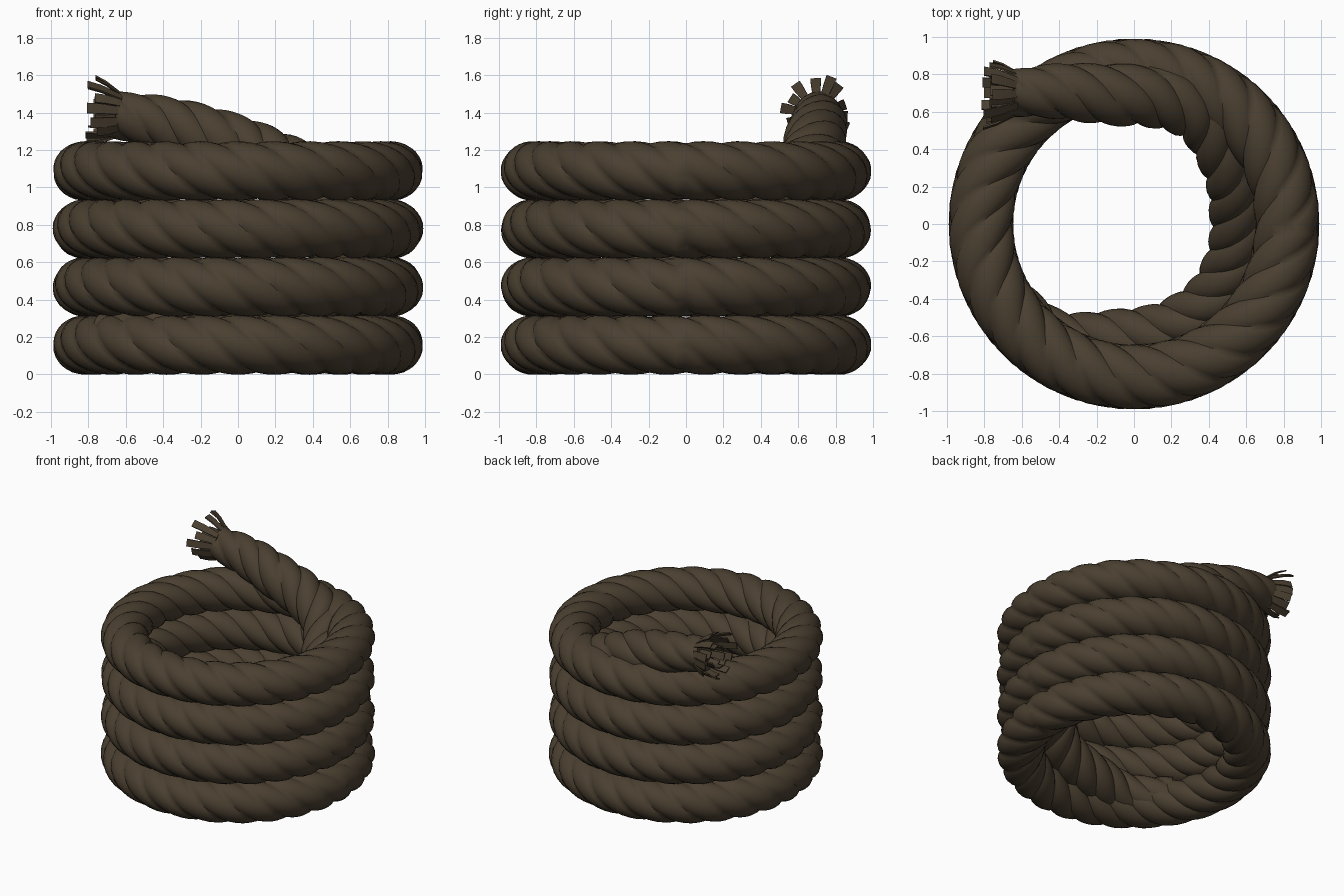
import bpy, bmesh, math, random
from mathutils import Vector

if "Cube" in bpy.data.objects:
    bpy.data.objects.remove(bpy.data.objects["Cube"])

random.seed(4)
UP = Vector((0, 0, 1))
hemp = bpy.data.materials.new("dark_hemp")
hemp.diffuse_color = (0.069, 0.050, 0.030, 1)
hemp.use_nodes = True
hemp.node_tree.nodes["Principled BSDF"].inputs["Base Color"].default_value = hemp.diffuse_color


def finish(bm, name, angle):
    bmesh.ops.recalc_face_normals(bm, faces=bm.faces[:])
    me = bpy.data.meshes.new(name)
    bm.to_mesh(me)
    bm.free()
    me.materials.append(hemp)
    ob = bpy.data.objects.new(name, me)
    bpy.context.collection.objects.link(ob)
    bpy.ops.object.select_all(action='DESELECT')
    ob.select_set(True)
    bpy.context.view_layer.objects.active = ob
    bpy.ops.object.shade_smooth_by_angle(angle=math.radians(angle))
    return ob


def rope(name, path, radii, closed=False, widen=1.0, start=0.0, pitch=0.78, lobes=4, sides=32):
    """Sweep a twisted, lobed section along the path."""
    bm = bmesh.new()
    rings, s = [], 0.0
    n = len(path)
    for i, p in enumerate(path):
        if closed:
            t = (path[(i + 1) % n] - path[i - 1]).normalized()
        else:
            t = (path[min(i + 1, n - 1)] - path[max(i - 1, 0)]).normalized()
        side = t.cross(UP).normalized()
        up = side.cross(t)
        if i:
            s += (p - path[i - 1]).length
        ring = []
        for k in range(sides):
            a = math.tau * k / sides
            lobe = abs(math.sin(lobes * a / 2))
            r = radii[i] * (0.88 + 0.13 * lobe ** 0.7)
            phi = a + start - math.tau * s / pitch
            ring.append(bm.verts.new(p + side * (r * widen * math.cos(phi)) + up * (r * math.sin(phi))))
        rings.append(ring)
    for a, b in zip(rings, rings[1:]):
        for k in range(sides):
            j = (k + 1) % sides
            bm.faces.new((a[k], a[j], b[j], b[k]))
    if closed:
        # The twist ends on a lobe boundary, so match the nearest vertices
        a, b = rings[-1], rings[0]
        shift = min(range(sides), key=lambda h: sum((a[k].co - b[(k + h) % sides].co).length
                                                    for k in range(sides)))
        for k in range(sides):
            j = (k + 1) % sides
            bm.faces.new((a[k], a[j], b[(j + shift) % sides], b[(k + shift) % sides]))
    else:
        bm.faces.new(rings[0])
        bm.faces.new(rings[-1])
    return finish(bm, name, 50)


def smooth_path(pts, step=8):
    """Catmull-Rom curve through (x, y, z, radius) points."""
    pts = [Vector(p) for p in pts]
    pts = [2 * pts[0] - pts[1]] + pts + [2 * pts[-1] - pts[-2]]
    out = []
    for a, b, c, d in zip(pts, pts[1:], pts[2:], pts[3:]):
        for i in range(step):
            u = i / step
            out.append(0.5 * (2 * b + (c - a) * u + (2 * a - 5 * b + 4 * c - d) * u * u
                              + (3 * b - a - 3 * c + d) * u ** 3))
    out.append(pts[-2])
    return [Vector(p[:3]) for p in out], [p[3] for p in out]


# Four level coils stacked on each other
SEG, R = 110, 0.818
for level in range(4):
    path = [Vector((R * math.cos(math.tau * i / SEG), R * math.sin(math.tau * i / SEG),
                    0.158 + 0.31 * level)) for i in range(SEG)]
    rope(f"coil_{level + 1}", path, [0.158] * SEG, closed=True, widen=1.09,
         start=0.5 * level, pitch=math.tau * R / 6.5)


# Inner strand leaves the bottom coil, climbs inside and becomes the loose tail
def polar(deg, r, z, rad):
    a = math.radians(deg)
    return (r * math.cos(a), r * math.sin(a), z, rad)


strand = [polar(-150, 0.80, 0.20, 0.14), polar(-125, 0.74, 0.22, 0.15),
          polar(-100, 0.63, 0.27, 0.165), polar(-72, 0.60, 0.33, 0.165),
          polar(-45, 0.59, 0.42, 0.165), polar(-18, 0.575, 0.54, 0.165),
          polar(8, 0.57, 0.70, 0.165), polar(32, 0.61, 0.90, 0.165),
          (0.36, 0.58, 1.06, 0.165), (0.12, 0.68, 1.17, 0.17),
          (-0.12, 0.69, 1.26, 0.165), (-0.40, 0.71, 1.34, 0.15),
          (-0.66, 0.70, 1.39, 0.125)]
rope("inner_strand_and_tail", *smooth_path(strand))

# Frayed fibres at the tail's end: flat strips splaying outward
bm = bmesh.new()
centre = Vector((-0.62, 0.70, 1.39))
for ring_r, reach, number in ((0.11, 0.205, 15), (0.06, 0.10, 9)):
    for i in range(number):
        a = math.tau * (i + random.uniform(-0.25, 0.25)) / number
        out = Vector((0, math.cos(a), math.sin(a)))
        wide = Vector((0, -math.sin(a), math.cos(a)))
        k = random.uniform(0.75, 1.0)
        if out.z < -0.6:
            k *= 0.8
        base = centre + out * ring_r
        tip = centre + out * reach * k + Vector((-random.uniform(0.12, 0.2), 0, 0))
        if ring_r > 0.1 and out.z > 0.85:
            tip += out * 0.03
        verts = []
        for p, w in ((base, 0.02), (base.lerp(tip, 0.6) + out * 0.008, 0.027), (tip, 0.028)):
            off = out * 0.005
            verts.append([bm.verts.new(q) for q in (p - wide * w - off, p + wide * w - off,
                                                    p + wide * w + off, p - wide * w + off)])
        for u, v in zip(verts, verts[1:]):
            for j in range(4):
                bm.faces.new((u[j], u[(j + 1) % 4], v[(j + 1) % 4], v[j]))
        bm.faces.new(verts[0])
        bm.faces.new(verts[-1])
finish(bm, "frayed_fibres", 30)
